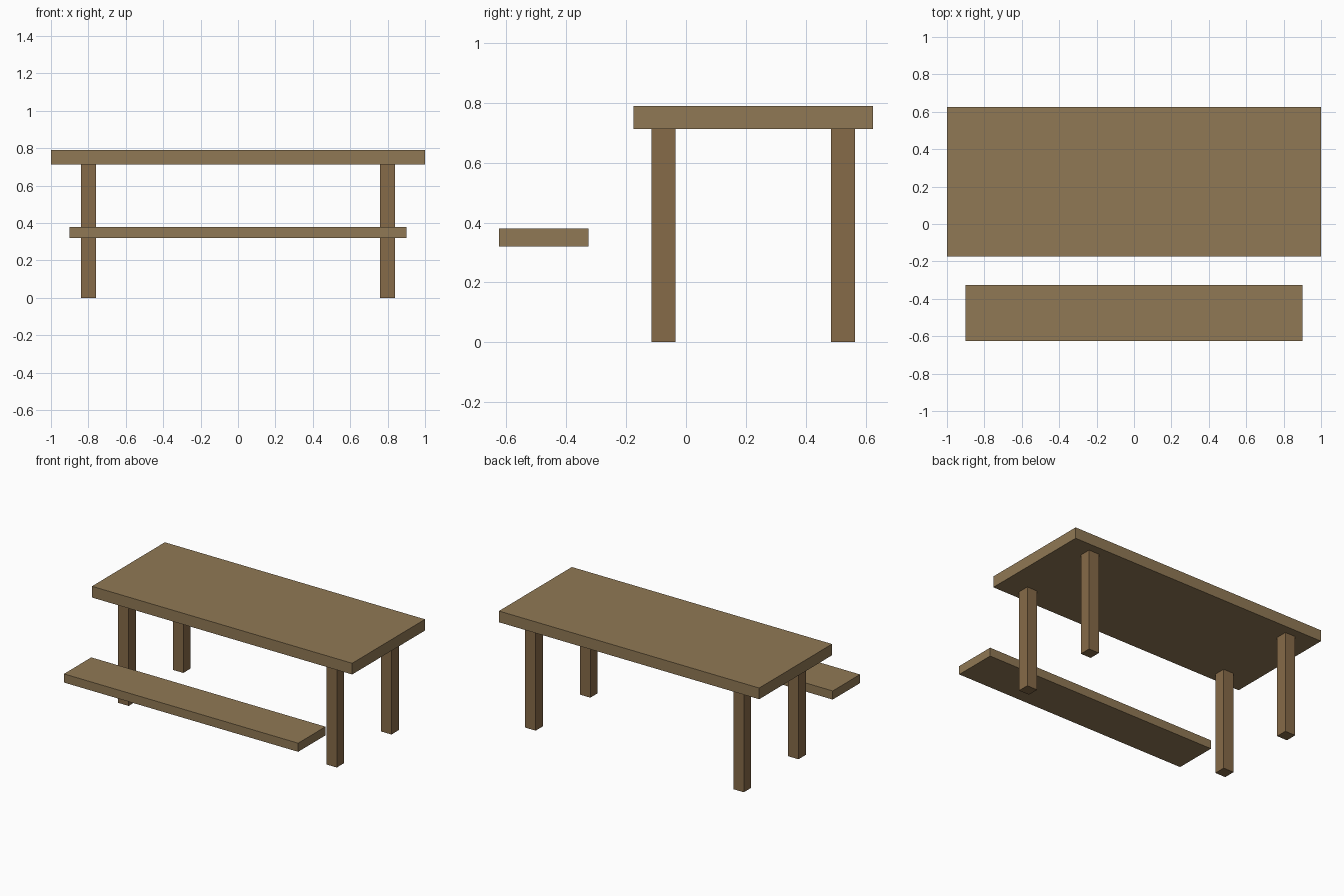
import bpy

if "Cube" in bpy.data.objects:
    bpy.data.objects.remove(bpy.data.objects["Cube"])


def material(name, rgb):
    mat = bpy.data.materials.new(name)
    mat.diffuse_color = (*rgb, 1)
    mat.use_nodes = True
    mat.node_tree.nodes["Principled BSDF"].inputs["Base Color"].default_value = mat.diffuse_color
    return mat


def box(name, center, size, mat):
    bpy.ops.mesh.primitive_cube_add(size=1, location=center)
    obj = bpy.context.object
    obj.name = name
    obj.scale = size
    bpy.ops.object.transform_apply(location=False, rotation=False, scale=True)
    obj.data.materials.append(mat)
    return obj


plank_wood = material("plank wood", (0.28, 0.19, 0.09))
leg_wood = material("leg wood", (0.24, 0.145, 0.065))

TABLE_Y = 0.225
TOP_BOTTOM, TOP_HEIGHT = 0.712, 0.79

# Tabletop slab
box("tabletop", (0, TABLE_Y, (TOP_BOTTOM + TOP_HEIGHT) / 2),
    (2.0, 0.8, TOP_HEIGHT - TOP_BOTTOM), plank_wood)

# Four square table legs
for x_name, sx in (("left", -1), ("right", 1)):
    for y_name, sy in (("front", -1), ("back", 1)):
        box(f"{y_name}_{x_name}_leg",
            (sx * 0.8, TABLE_Y + sy * 0.3, TOP_BOTTOM / 2),
            (0.08, 0.08, TOP_BOTTOM), leg_wood)

# Bench plank in front of the table
box("bench_seat", (0, -0.475, 0.35), (1.8, 0.3, 0.06), plank_wood)
